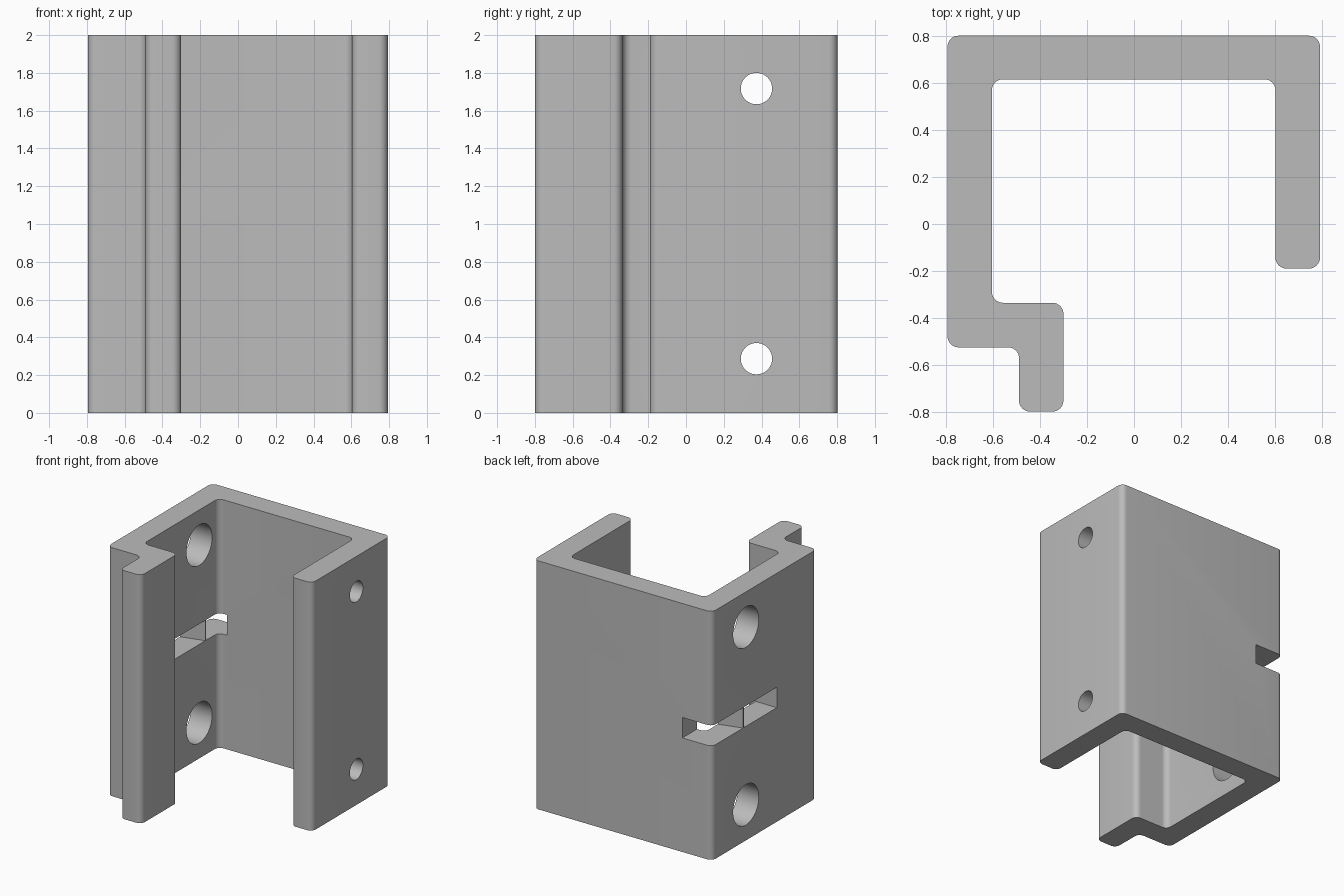
import bpy, bmesh, math
from mathutils import Vector, Matrix

cube = bpy.data.objects.get("Cube")
if cube:
    bpy.data.objects.remove(cube, do_unlink=True)

grey = bpy.data.materials.new("plain_grey")
grey.use_nodes = True
colour = (0.5, 0.5, 0.5, 1)
grey.diffuse_color = colour
grey.node_tree.nodes["Principled BSDF"].inputs["Base Color"].default_value = colour

HEIGHT, RADIUS, STEPS = 2.0, 0.047, 8


def finish(name, bm):
    bmesh.ops.recalc_face_normals(bm, faces=bm.faces)
    mesh = bpy.data.meshes.new(name)
    bm.to_mesh(mesh)
    bm.free()
    mesh.materials.append(grey)
    obj = bpy.data.objects.new(name, mesh)
    bpy.context.collection.objects.link(obj)
    return obj


def rounded(points):
    """Replace every corner of a right-angled outline by an arc."""
    out = []
    for i, p in enumerate(points):
        p = Vector(p)
        a = (Vector(points[i - 1]) - p).normalized() * RADIUS
        b = (Vector(points[(i + 1) % len(points)]) - p).normalized() * RADIUS
        for k in range(STEPS + 1):
            t = k / STEPS * math.pi / 2
            out.append(p + a * (1 - math.sin(t)) + b * (1 - math.cos(t)))
    return out


def extrusion(name, outline, z0, z1):
    bm = bmesh.new()
    face = bm.faces.new([bm.verts.new((x, y, z0)) for x, y in outline])
    top = bmesh.ops.extrude_face_region(bm, geom=[face])["geom"]
    verts = [v for v in top if isinstance(v, bmesh.types.BMVert)]
    bmesh.ops.translate(bm, vec=(0, 0, z1 - z0), verts=verts)
    return finish(name, bm)


def bore(name, x, z, radius):
    bm = bmesh.new()
    place = Matrix.Translation((x, 0.373, z)) @ Matrix.Rotation(math.pi / 2, 4, "Y")
    bmesh.ops.create_cone(bm, cap_ends=True, segments=48, radius1=radius,
                          radius2=radius, depth=0.6, matrix=place)
    return finish(name, bm)


def cut(target, cutter):
    cutter.hide_render = True
    mod = target.modifiers.new("cut", "BOOLEAN")
    mod.operation, mod.solver, mod.object = "DIFFERENCE", "EXACT", cutter
    bpy.context.view_layer.objects.active = target
    bpy.ops.object.modifier_apply(modifier=mod.name)
    bpy.data.objects.remove(cutter, do_unlink=True)


# Bracket body: one rounded channel profile with a stepped lip
bracket = extrusion("bracket_body", rounded([
    (-0.795, 0.803), (0.793, 0.803), (0.793, -0.19), (0.603, -0.19),
    (0.603, 0.617), (-0.606, 0.617), (-0.606, -0.336), (-0.301, -0.336),
    (-0.301, -0.8), (-0.49, -0.8), (-0.49, -0.526), (-0.795, -0.526)]), 0, HEIGHT)

# Screw holes in the short wall, wider access holes opposite
for z in (0.287, 1.717):
    cut(bracket, bore("screw_hole", 0.7, z, 0.083))
    cut(bracket, bore("access_hole", -0.7, z, 0.163))

# Slot wrapping round the back corner
cut(bracket, extrusion("slot", [(-1, -0.02), (-0.53, -0.02), (-0.53, 1), (-1, 1)],
                       0.918, 1.082))

# Thin web standing in the slot
web = extrusion("slot_web", [(-0.795, 0.4), (-0.606, 0.45), (-0.606, 0.46),
                             (-0.795, 0.41)], 0.918, 1.082)

bpy.ops.object.select_all(action="DESELECT")
bracket.select_set(True)
bpy.context.view_layer.objects.active = bracket
bpy.ops.object.shade_smooth_by_angle(angle=math.radians(30))
